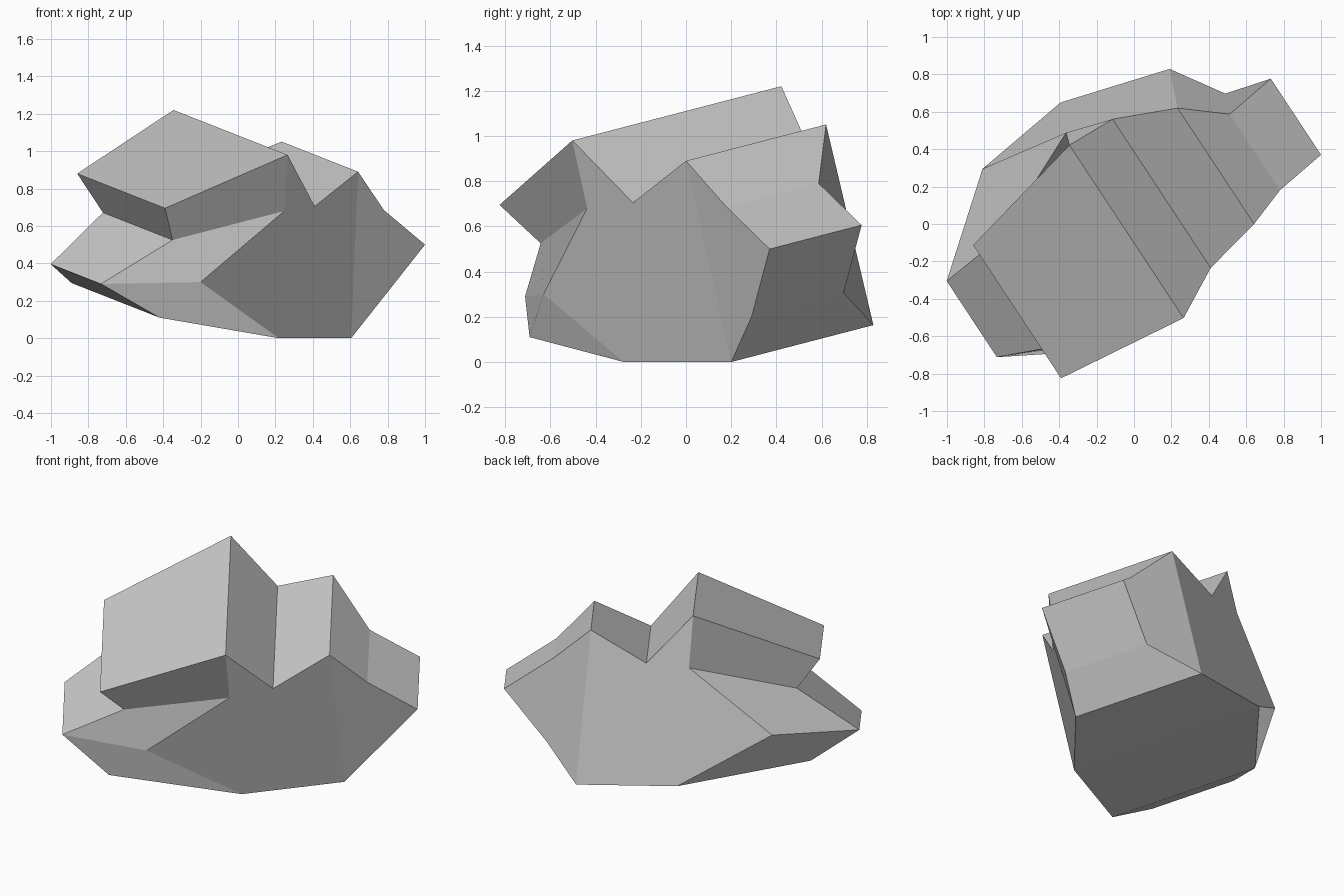
import bpy
import bmesh
from mathutils import Vector

cube = bpy.data.objects.get("Cube")
if cube:
    bpy.data.objects.remove(cube, do_unlink=True)

# Stone colour
stone = bpy.data.materials.new("stone_grey")
colour = (0.59, 0.59, 0.59, 1)
stone.diffuse_color = colour
stone.use_nodes = True
bsdf = next(n for n in stone.node_tree.nodes if n.type == 'BSDF_PRINCIPLED')
bsdf.inputs["Base Color"].default_value = colour

# Cleft face corners: position, and how far the rock runs back along the grain
grain = Vector((-0.61, 0.925, 0.24))
corners = {
    "ledge_tip": (-0.39, -0.825, 0.695, 0.77),
    "peak": (0.265, -0.503, 0.98, 1.0),
    "notch": (0.41, -0.235, 0.705, 0.86),
    "ridge": (0.642, 0.0, 0.89, 0.67),
    "shoulder": (0.78, 0.18, 0.685, 0.44),
    "point": (1.0, 0.37, 0.50, 0.44),
    "flank": (0.757, 0.29, 0.20, 0.44),
    "foot_left": (0.605, 0.20, 0.0, 0.68),
    "foot_right": (0.218, -0.275, 0.0, 1.0),
    "lower": (-0.42, -0.692, 0.11, 0.77),
    "toe": (-0.733, -0.712, 0.29, 0.44),
    "undercut": (-0.35, -0.643, 0.525, 0.61),
    "inner_top": (0.247, -0.437, 0.68, 1.0),
    "inner_low": (-0.20, -0.63, 0.30, 1.0),
}
outline = list(corners)[:-2]

# Facets of the cleft face, repeated on the far side; each folds from its first corner
facets = [
    "peak inner_top undercut ledge_tip",
    "undercut inner_top inner_low toe",
    "toe inner_low foot_right lower",
    "peak notch ridge foot_left foot_right inner_low inner_top",
    "ridge shoulder point flank foot_left",
]

bm = bmesh.new()
front, back = {}, {}
for name, (x, y, z, depth) in corners.items():
    front[name] = bm.verts.new((x, y, z))
    back[name] = bm.verts.new(Vector((x, y, z)) + grain * depth)

for facet in facets:
    first, *others = facet.split()
    bm.faces.new([front[n] for n in [first] + others[::-1]])
    bm.faces.new([back[n] for n in [first] + others])

# Long sides along the grain
for a, b in zip(outline, outline[1:] + outline[:1]):
    bm.faces.new((front[a], front[b], back[b], back[a]))

bmesh.ops.recalc_face_normals(bm, faces=bm.faces)
mesh = bpy.data.meshes.new("rock")
bm.to_mesh(mesh)
bm.free()
mesh.materials.append(stone)
rock = bpy.data.objects.new("rock", mesh)
bpy.context.collection.objects.link(rock)
